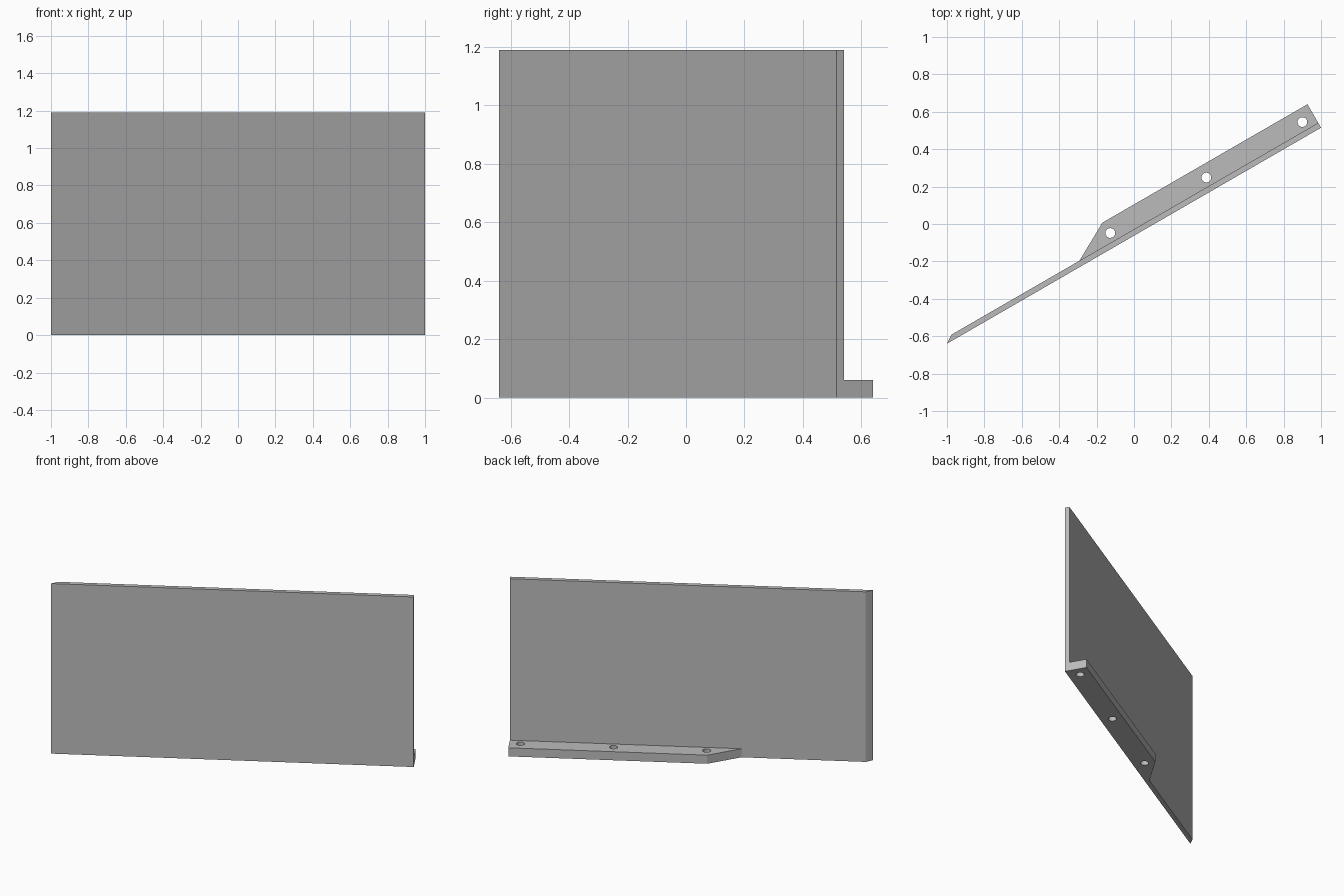
import bpy, bmesh, math
from mathutils import Matrix

cube = bpy.data.objects.get("Cube")
if cube:
    bpy.data.objects.remove(cube, do_unlink=True)

ANGLE = math.radians(30)
LENGTH = 2 / math.cos(ANGLE)
THICK = 0.03
# Local x runs along the panel, local y points to its back
FRAME = Matrix.Translation((-1, -0.64, 0)) @ Matrix.Rotation(ANGLE, 4, "Z")

grey = bpy.data.materials.new("plain_grey")
grey.use_nodes = True
colour = (0.5, 0.5, 0.5, 1)
grey.diffuse_color = colour
grey.node_tree.nodes["Principled BSDF"].inputs["Base Color"].default_value = colour


def prism(name, outline, bottom, top):
    """Extrude a plan outline upward and place it in the panel frame."""
    bm = bmesh.new()
    face = bm.faces.new([bm.verts.new((x, y, bottom)) for x, y in outline])
    ext = bmesh.ops.extrude_face_region(bm, geom=[face])
    verts = [v for v in ext["geom"] if isinstance(v, bmesh.types.BMVert)]
    bmesh.ops.translate(bm, verts=verts, vec=(0, 0, top - bottom))
    bmesh.ops.recalc_face_normals(bm, faces=bm.faces)
    mesh = bpy.data.meshes.new(name)
    bm.to_mesh(mesh)
    bm.free()
    obj = bpy.data.objects.new(name, mesh)
    obj.matrix_world = FRAME
    mesh.materials.append(grey)
    bpy.context.collection.objects.link(obj)
    return obj


# Upright panel, its free end eased off towards the back
prism("upright_panel",
      [(0, 0), (LENGTH, 0), (LENGTH, THICK), (0.045, THICK), (0.035, 0.024)],
      0, 1.19)

# Mounting flange along the foot, with one slanted end
flange = prism("mounting_flange",
               [(0.835, THICK), (LENGTH, THICK), (LENGTH, 0.145), (1.043, 0.145)],
               0, 0.06)

# Screw holes through the flange
for i, along in enumerate((1.052, 1.645, 2.238)):
    circle = [(along + 0.026 * math.cos(a), 0.076 + 0.026 * math.sin(a))
              for a in (math.tau * k / 32 for k in range(32))]
    cutter = prism(f"screw_hole_cutter_{i + 1}", circle, -0.05, 0.1)
    cutter.hide_render = True
    cutter.hide_set(True)
    cut = flange.modifiers.new(f"screw_hole_{i + 1}", "BOOLEAN")
    cut.operation = "DIFFERENCE"
    cut.solver = "EXACT"
    cut.object = cutter
